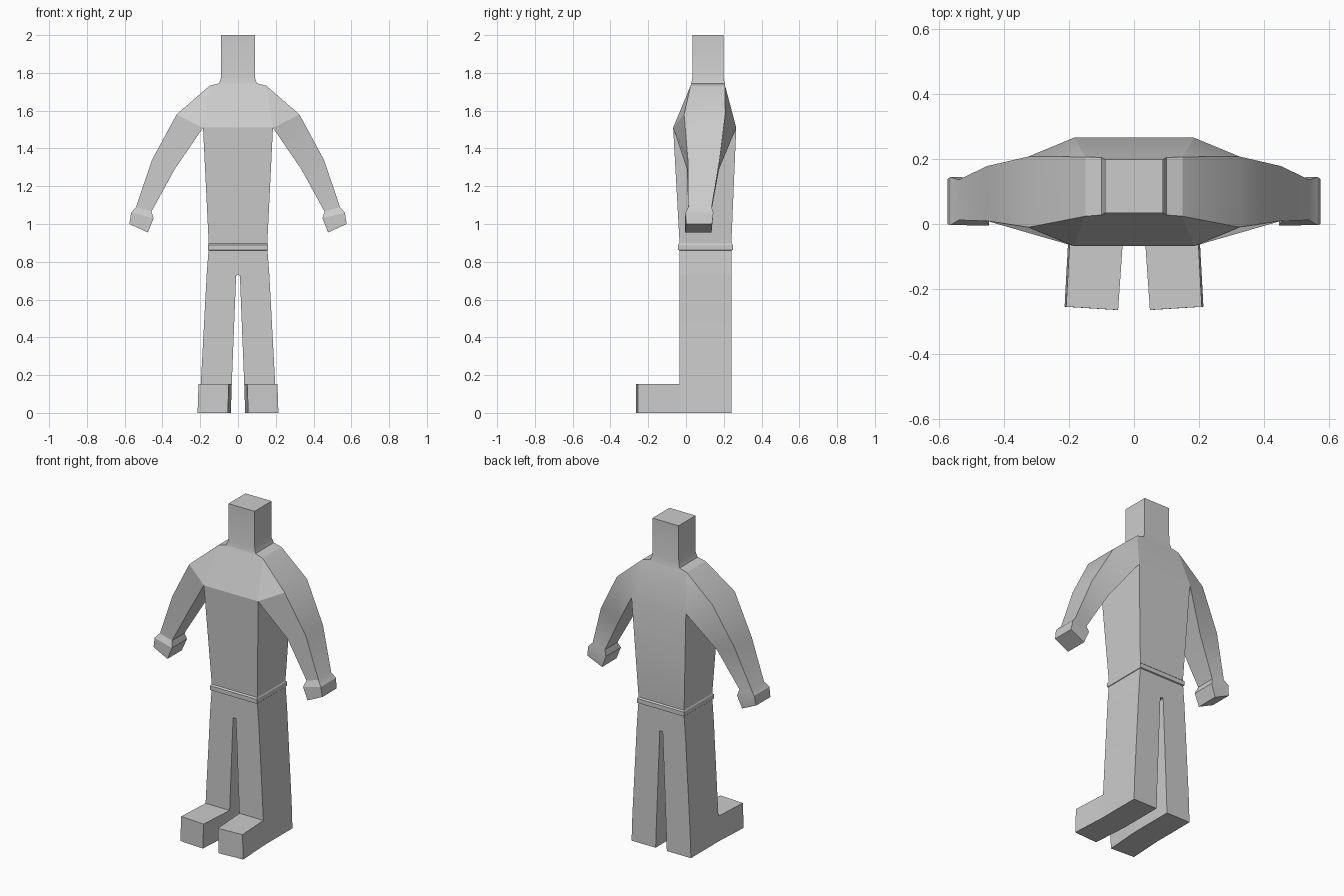
import bpy, bmesh, math

if "Cube" in bpy.data.objects:
    bpy.data.objects.remove(bpy.data.objects["Cube"])


def loft(name, rings, skip=(), cap_start=False, cap_end=False, mirror=False):
    """Skin a list of four-point rings; skip holds (segment, side) pairs left open."""
    bm = bmesh.new()
    vs = [[bm.verts.new(p) for p in r] for r in rings]
    for i in range(len(vs) - 1):
        a, b = vs[i], vs[i + 1]
        for k in range(4):
            if (i, k) not in skip:
                j = (k + 1) % 4
                bm.faces.new((a[k], a[j], b[j], b[k]))
    if cap_start:
        bm.faces.new(vs[0])
    if cap_end:
        bm.faces.new(vs[-1])
    bmesh.ops.remove_doubles(bm, verts=bm.verts[:], dist=0.0005)
    loose = [v for v in bm.verts if not v.link_faces]
    bmesh.ops.delete(bm, geom=loose, context='VERTS')
    bmesh.ops.recalc_face_normals(bm, faces=bm.faces[:])
    me = bpy.data.meshes.new(name)
    bm.to_mesh(me)
    bm.free()
    ob = bpy.data.objects.new(name, me)
    bpy.context.collection.objects.link(ob)
    bpy.ops.object.select_all(action='DESELECT')
    ob.select_set(True)
    bpy.context.view_layer.objects.active = ob
    bpy.ops.object.shade_smooth_by_angle(angle=math.radians(25))
    if mirror:
        m = ob.modifiers.new("mirror", 'MIRROR')
        m.use_clip = True
    return ob


def level(z, x0, x1, y0, y1):
    """Horizontal ring: sides are 0 front, 1 right, 2 back, 3 left."""
    return [(x0, y0, z), (x1, y0, z), (x1, y1, z), (x0, y1, z)]


def arm_ring(outer, inner, yo, yi):
    """Ring across the arm from an outer (x, z) edge to an inner one."""
    return [(outer[0], yo[0], outer[1]), (outer[0], yo[1], outer[1]),
            (inner[0], yi[1], inner[1]), (inner[0], yi[0], inner[1])]


# Head and neck
loft("head", [level(1.745, -.1, .1, .028, .205),
              level(1.775, -.09, .09, .034, .199),
              level(2.0, -.089, .089, .034, .199)], cap_end=True)

# Torso with a raised belt at the hem; sides stay open where the arms join
loft("torso", [level(1.745, -.1, .1, .028, .205),
               level(1.732, -.15, .15, .024, .207),
               level(1.51, -.185, .185, -.068, .266),
               level(.897, -.155, .155, -.034, .24),
               level(.89, -.159, .159, -.043, .248),
               level(.863, -.159, .159, -.043, .248),
               level(.86, -.156, .156, -.034, .241)],
     skip={(1, 1), (1, 3)})

# Arms and hands
chest, chest_y = (.185, 1.51), (-.068, .266)
loft("arm", [arm_ring((.15, 1.732), chest, (.024, .207), chest_y),
             arm_ring((.325, 1.58), chest, (-.01, .208), chest_y),
             arm_ring((.455, 1.34), (.335, 1.29), (.01, .178), (.005, .175)),
             arm_ring((.54, 1.09), (.458, 1.066), (.012, .136), (.012, .134)),
             arm_ring((.566, 1.06), (.447, 1.03), (-.003, .145), (-.005, .142)),
             arm_ring((.575, 1.0), (.477, .955), (0, .138), (-.005, .135))],
     skip={(0, 2)}, cap_end=True, mirror=True)

# Hips
loft("hips", [level(.86, -.156, .156, -.034, .241),
              level(.73, -.166, .166, -.034, .241)])

# Legs: the first ring pair closes the crotch
loft("leg", [level(.73, 0, .166, -.034, .241),
             level(.727, .01, .166, -.034, .241),
             level(.152, .033, .197, -.034, .241),
             level(0, .038, .202, -.034, .241)],
     skip={(2, 0)}, cap_end=True, mirror=True)

# Feet, turned slightly outward
loft("foot", [[(.038, -.034, 0), (.202, -.034, 0), (.197, -.034, .152), (.033, -.034, .152)],
              [(.054, -.265, 0), (.214, -.255, 0), (.209, -.255, .152), (.049, -.265, .152)]],
     cap_end=True, mirror=True)
